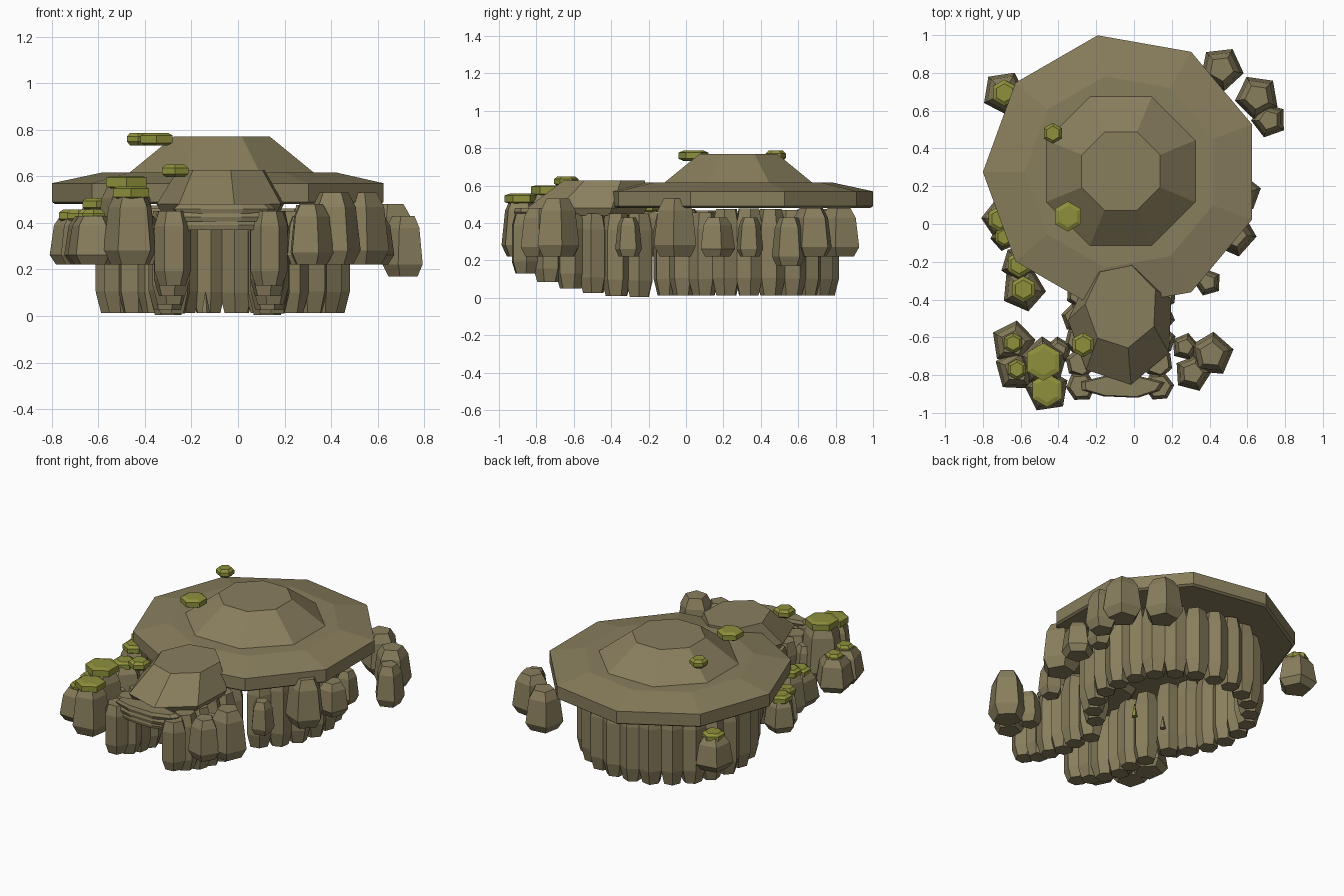
import bpy, math, random
from math import sin, cos, radians, degrees, tau

random.seed(4)
if "Cube" in bpy.data.objects:
    bpy.data.objects.remove(bpy.data.objects["Cube"], do_unlink=True)


def make_material(name, red, green, blue):
    material = bpy.data.materials.new(name)
    material.use_nodes = True
    colour = (red, green, blue, 1)
    material.diffuse_color = colour
    shader = next(node for node in material.node_tree.nodes if node.type == 'BSDF_PRINCIPLED')
    shader.inputs["Base Color"].default_value = colour
    return material


stone_material = make_material("weathered stone", 0.25, 0.21, 0.11)
moss_material = make_material("moss green", 0.27, 0.28, 0.045)


def loft(name, centre, radii, rings, sides, turn=0, material=stone_material, jitter=0):
    """Stack polygon rings of (scale, height, y shift) into a closed flat-faced solid."""
    wobble = [1 + random.uniform(-jitter, jitter) for side in range(sides)]
    verts, faces = [], []
    for scale, height, shift in rings:
        for side in range(sides):
            angle = radians(turn) + tau * side / sides
            size = scale * wobble[side]
            verts.append((centre[0] + radii[0] * size * cos(angle),
                          centre[1] + radii[1] * size * sin(angle) + shift,
                          height))
    for start in range(0, len(verts) - sides, sides):
        for side in range(sides):
            here, following = start + side, start + (side + 1) % sides
            faces.append((here, following, following + sides, here + sides))
    faces.append(tuple(reversed(range(sides))))
    faces.append(tuple(range(len(verts) - sides, len(verts))))
    mesh = bpy.data.meshes.new(name)
    mesh.from_pydata(verts, [], faces)
    mesh.materials.append(material)
    bpy.context.collection.objects.link(bpy.data.objects.new(name, mesh))


def standing_stone(name, x, y, radius, low, high, sides, turn, shoulder, top, jitter=0.0):
    """Stone with a low belly, narrowed at both ends."""
    bevel = (high - low) / 5
    rings = [(0.72, low, 0), (1, low + bevel, 0),
             (shoulder, high - bevel, 0), (top, high, 0)]
    loft(name, (x, y), (radius, radius), rings, sides, turn, jitter=jitter)


def wall_stone(name, x, y, low, high, turn):
    standing_stone(name, x, y, 0.08, low, high, 6, turn, shoulder=1, top=0.75, jitter=0.05)


def moss_clump(x, y, radius, height):
    """Hexagonal cushion with bevelled rims."""
    rim, half = radius / 5, 0.027
    rings = [(0.7, height - half, 0), (1, height - rim, 0),
             (1, height + rim, 0), (0.7, height + half, 0)]
    loft("moss_clump", (x, y), (radius, radius), rings, 6, 30, moss_material)


def boulder(x, y, radius, high, moss=0, low=0.22):
    """Five-sided boulder with an optional moss clump of the given radius on top."""
    standing_stone("boulder", x, y, radius, low, high, 5, degrees(math.atan2(y, x)),
                   shoulder=0.82, top=0.55)
    if moss:
        moss_clump(x, y, moss, high)


# Roof slab and raised crown
centre_x, centre_y = chamber = (-0.065, 0.275)
slab_bottom, slab_edge, slab_top, crown_top = 0.48, 0.57, 0.617, 0.77
loft("roof_slab", chamber, (0.735, 0.735),
     [(0.98, slab_bottom, 0), (1, slab_bottom + 0.01, 0), (1, slab_edge, 0), (0.7, slab_top, 0)],
     9, turn=180)
loft("roof_crown", (-0.07, 0.28), (0.44, 0.44),
     [(1, slab_top - 0.01, 0), (0.51, crown_top, 0)], 8, turn=22.5)

# Passage capstone, set back toward the roof at its top
loft("passage_capstone", (centre_x, -0.525), (0.285, 0.33),
     [(0.92, 0.44, 0), (1, slab_bottom, 0), (0.68, 0.627, 0.09)], 7, turn=-80)

# Thin lintels stacked under the front of the capstone
for index in range(3):
    low, length = 0.37 + index * 0.035, 0.2 + index * 0.02
    loft("lintel", (centre_x, -0.86), (length, length / 4),
         [(0.9, low, 0), (1, low + 0.02, 0), (0.9, low + 0.04, 0)], 8, turn=20, jitter=0.1)

# Chamber ring, left open where the passage joins
ring_count, ring_radius = 24, 0.468
for index in range(ring_count):
    angle = tau * (index + 0.5) / ring_count
    if sin(angle) > -0.92:
        wall_stone("chamber_stone", centre_x + ring_radius * cos(angle),
                   centre_y + ring_radius * sin(angle), 0.013,
                   slab_bottom - random.uniform(0, 0.03), degrees(angle))

# Passage walls, whose feet step up toward the entrance
for side in (-1, 1):
    for index in range(6):
        wall_stone("passage_stone", centre_x - 0.015 + side * random.uniform(0.2, 0.23),
                   -0.25 - index * 0.122, 0.005 * (1 + index * index), 0.45, index * 25)

# Small spikes on the chamber floor
for x, material in ((-0.14, stone_material), (0.08, moss_material)):
    loft("floor_spike", (x, 0.1), (0.02, 0.02), [(1, 0.013, 0), (0.1, 0.1, 0)], 5, material=material)

# Boulders around the chamber: compass angle, distance, radius, top, moss radius
large, medium, small = 0.12, 0.1, 0.075
tall, middling, short = 0.53, 0.48, 0.43
patch, tuft = 0.07, 0.055
for angle, distance, radius, high, moss in (
    (-52, 0.74, small, short, 0),
    (-29, 0.68, large, tall, 0),
    (-10, 0.65, medium, short, 0),
    (6, 0.62, small, short, 0),
    (29, 0.82, large, middling, 0),
    (46, 0.76, large, middling, 0),
    (146, 0.75, large, short, patch),
    (201, 0.69, medium, short, patch),
    (209, 0.71, small, short, tuft),
    (222, 0.73, medium, middling, patch),
    (230, 0.81, large, short, patch),
):
    boulder(centre_x + distance * cos(radians(angle)),
            centre_y + distance * sin(radians(angle)), radius, high, moss)
boulder(0.715, 0.55, 0.095, short, low=0.17)

# Boulders flanking the entrance
for x, y, radius, high, moss in (
    (-0.48, -0.73, 0.135, 0.575, 0.1),
    (-0.46, -0.88, large, tall, 0.09),
    (-0.64, -0.63, large, short, tuft),
    (-0.62, -0.77, large, short, tuft),
    (-0.4, -0.67, small, short, 0),
    (0.41, -0.69, large, tall, 0),
    (0.27, -0.65, small, short, 0),
    (0.31, -0.79, medium, middling, 0),
):
    boulder(x, y, radius, high, moss)

# Moss on the crown and the capstone
moss_clump(-0.43, 0.48, 0.055, crown_top - 0.01)
moss_clump(-0.35, 0.04, 0.08, crown_top - 0.01)
moss_clump(-0.27, -0.64, 0.065, 0.623)
